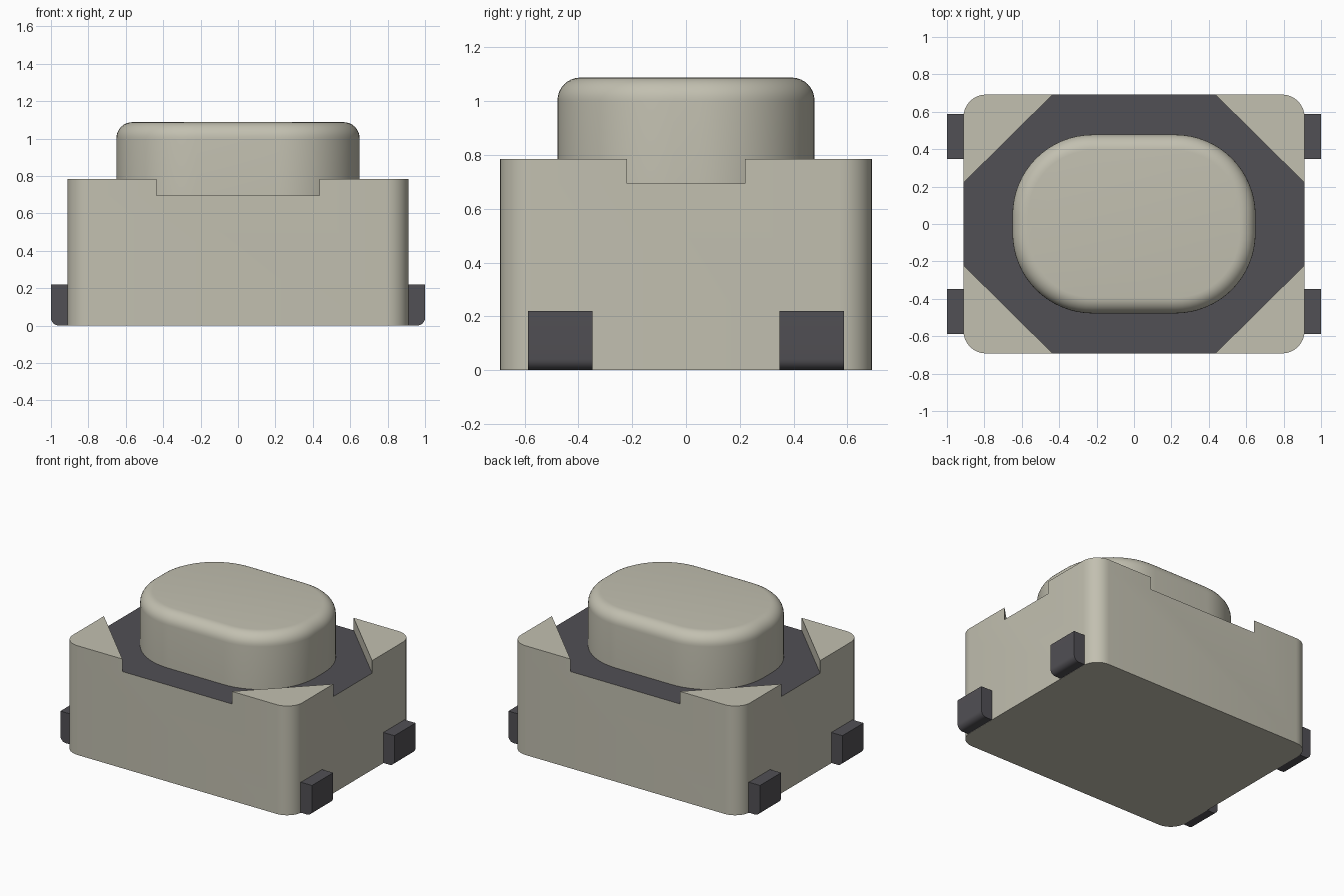
import bpy, bmesh, math
from mathutils import Vector

cube = bpy.data.objects.get("Cube")
if cube:
    bpy.data.objects.remove(cube, do_unlink=True)


def material(name, color):
    m = bpy.data.materials.new(name)
    m.use_nodes = True
    m.diffuse_color = color
    m.node_tree.nodes["Principled BSDF"].inputs["Base Color"].default_value = color
    return m


BEIGE = material("warm beige plastic", (0.54, 0.525, 0.435, 1))
DARK = material("dark grey", (0.083, 0.08, 0.09, 1))


def rounded_rect(hx, hy, r, steps):
    """Counter-clockwise outline of a rounded rectangle."""
    pts = []
    for k, (sx, sy) in enumerate([(1, 1), (-1, 1), (-1, -1), (1, -1)]):
        for i in range(steps + 1):
            a = math.pi / 2 * (k + i / steps)
            pts.append((sx * (hx - r) + r * math.cos(a),
                        sy * (hy - r) + r * math.sin(a)))
    return pts


def loft(rings):
    """Closed solid through rings of equal length, bottom to top."""
    bm = bmesh.new()
    loops = [[bm.verts.new(p) for p in ring] for ring in rings]
    n = len(loops[0])
    for a, b in zip(loops, loops[1:]):
        for i in range(n):
            j = (i + 1) % n
            bm.faces.new((a[i], a[j], b[j], b[i]))
    bm.faces.new(loops[0][::-1])
    bm.faces.new(loops[-1])
    return bm


def finish(bm, name, mats):
    bmesh.ops.recalc_face_normals(bm, faces=bm.faces[:])
    mesh = bpy.data.meshes.new(name)
    bm.to_mesh(mesh)
    bm.free()
    for m in mats:
        mesh.materials.append(m)
    ob = bpy.data.objects.new(name, mesh)
    bpy.context.collection.objects.link(ob)
    bpy.ops.object.select_all(action='DESELECT')
    ob.select_set(True)
    bpy.context.view_layer.objects.active = ob
    bpy.ops.object.shade_smooth_by_angle(angle=math.radians(30))
    return ob


# Housing: rounded block with four raised triangular corners on its deck
DECK, CORNER_TOP = 0.695, 0.785
outline = rounded_rect(0.912, 0.692, 0.12, 8)
bm = loft([[(x, y, z) for x, y in outline] for z in (0, DECK)])


def deck_faces():
    return [f for f in bm.faces if all(abs(v.co.z - DECK) < 1e-4 for v in f.verts)]


cut_point = Vector((0.912, 0.22, DECK))
cut_dir = Vector((0.472, 0.477, 0))
for sx in (1, -1):
    for sy in (1, -1):
        s = Vector((sx, sy, 1))
        faces = deck_faces()
        geom = set(faces)
        for f in faces:
            geom.update(f.edges)
            geom.update(f.verts)
        bmesh.ops.bisect_plane(bm, geom=list(geom), dist=1e-5,
                               plane_co=cut_point * s, plane_no=cut_dir * s)
corners = [f for f in deck_faces() if f.calc_center_median().length > 0
           and abs(f.calc_center_bounds().x) > 0.3 and abs(f.calc_center_bounds().y) > 0.3]
raised = bmesh.ops.extrude_face_region(bm, geom=corners)["geom"]
bmesh.ops.delete(bm, geom=[f for f in corners if f.is_valid], context='FACES_ONLY')
bmesh.ops.translate(bm, vec=(0, 0, CORNER_TOP - DECK),
                    verts=[g for g in raised if isinstance(g, bmesh.types.BMVert)])
# The recessed deck is dark, everything else beige
for f in bm.faces:
    f.material_index = 0
for f in deck_faces():
    f.material_index = 1
finish(bm, "housing", [BEIGE, DARK])

# Push button: rounded column with a filleted top edge
FILLET, TOP = 0.085, 1.088
rings = [[(x, y, DECK - 0.02) for x, y in rounded_rect(0.65, 0.478, 0.43, 16)]]
for i in range(9):
    a = math.pi / 2 * i / 8
    d = FILLET * (1 - math.cos(a))
    z = TOP - FILLET + FILLET * math.sin(a)
    rings.append([(x, y, z) for x, y in rounded_rect(0.65 - d, 0.478 - d, 0.43 - d, 16)])
finish(loft(rings), "push_button", [BEIGE])

# Terminals: four small legs with a rounded lower outer edge
R, Z0 = 0.04, 0.001
profile = [(0.905, 0.22), (0.905, Z0)]
for i in range(7):
    a = math.pi / 2 * i / 6
    profile.append((1 - R + R * math.sin(a), Z0 + R - R * math.cos(a)))
profile.append((1.0, 0.22))
for sx, side in ((1, "left"), (-1, "right")):
    for sy, end in ((-1, "front"), (1, "back")):
        leg = loft([[(sx * x, sy * y, z) for x, z in profile] for y in (0.348, 0.588)])
        finish(leg, f"terminal_{end}_{side}", [DARK])
